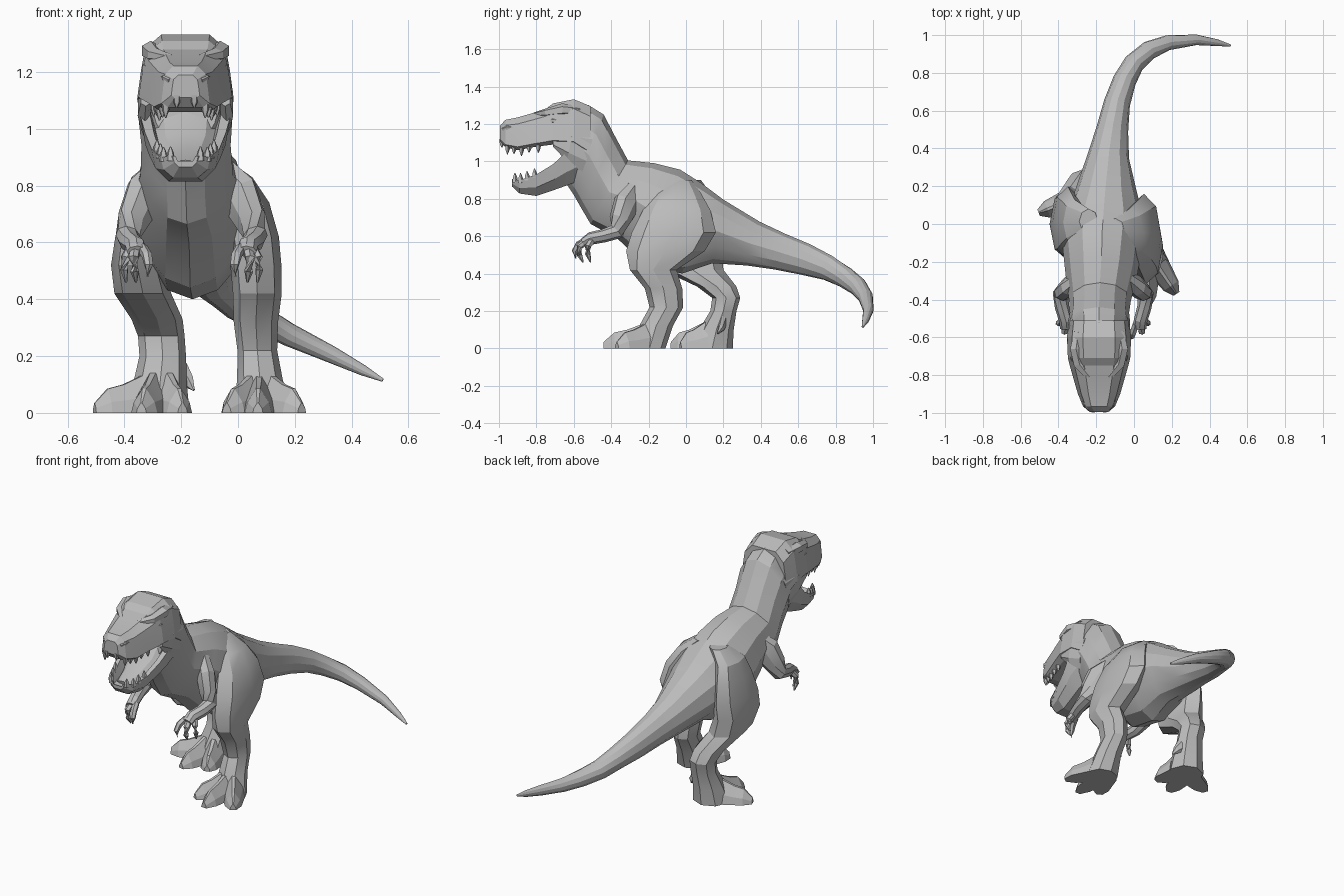
import bpy, bmesh, math
from mathutils import Vector as V

hide = bpy.data.materials.new("grey_hide")
hide.diffuse_color = (0.5, 0.5, 0.5, 1)
MID = -0.185  # mirror line of the head
ARM_MID = -0.163  # mirror line of the arms


def loft(name, rings, angle=25):
    """Skin a list of equal-length vertex rings and cap both ends."""
    bm = bmesh.new()
    rows = [[bm.verts.new(p) for p in r] for r in rings]
    n = len(rows[0])
    for a, b in zip(rows, rows[1:]):
        for i in range(n):
            bm.faces.new((a[i], a[(i + 1) % n], b[(i + 1) % n], b[i]))
    bm.faces.new(rows[0])
    bm.faces.new(rows[-1])
    bmesh.ops.recalc_face_normals(bm, faces=bm.faces)
    me = bpy.data.meshes.new(name)
    bm.to_mesh(me)
    bm.free()
    me.materials.append(hide)
    ob = bpy.data.objects.new(name, me)
    bpy.context.collection.objects.link(ob)
    bpy.context.view_layer.objects.active = ob
    ob.select_set(True)
    bpy.ops.object.shade_smooth_by_angle(angle=math.radians(angle))
    ob.select_set(False)
    return ob


def ellipse(c, side, up, n, taper=0):
    """Ring around c; taper narrows the lower half."""
    out = []
    for i in range(n):
        s, k = math.sin(2 * math.pi * i / n), math.cos(2 * math.pi * i / n)
        out.append(c + side * s * (1 + taper * min(k, 0)) + up * k)
    return out


def tube_rings(path, n):
    """Rings across a path of (x, y, z, half width, half height)."""
    pts = [V(p[:3]) for p in path]
    out = []
    for i, p in enumerate(path):
        t = (pts[min(i + 1, len(pts) - 1)] - pts[max(i - 1, 0)]).normalized()
        side = t.cross(V((0, 0, 1)))
        side = side.normalized() if side.length > 0.05 else V((1, 0, 0))
        out.append(ellipse(pts[i], side * p[3], side.cross(t) * p[4], n))
    return out


# Neck, trunk: centre x, half width, top y/z, bottom y/z
trunk = [(-.185, .13, -.60, 1.315, -.66, .92), (-.185, .155, -.52, 1.30, -.63, .865),
         (-.185, .165, -.44, 1.25, -.60, .82), (-.183, .157, -.38, 1.135, -.56, .75),
         (-.18, .163, -.31, 1.005, -.51, .665), (-.172, .19, -.17, .99, -.37, .59),
         (-.168, .21, -.03, .955, -.21, .44), (-.16, .21, .08, .885, -.02, .40),
         (-.15, .165, .20, .795, .14, .455)]
rings = []
for cx, w, ty, tz, by, bz in trunk:
    top, bot = V((cx, ty, tz)), V((cx, by, bz))
    rings.append(ellipse((top + bot) / 2, V((w, 0, 0)), (top - bot) / 2, 12, .18))
# Tail sweeping to one side
tail = [(-.135, .36, .56, .11, .122), (-.115, .5, .518, .085, .10), (-.09, .64, .475, .07, .085),
        (-.05, .76, .43, .062, .068), (.0, .85, .38, .056, .058), (.08, .92, .33, .05, .05),
        (.18, .96, .275, .04, .041), (.33, .975, .205, .028, .03), (.44, .96, .15, .018, .019),
        (.51, .945, .115, .006, .006)]
loft("body_and_tail", rings + tube_rings(tail, 12))

# Skull: y, half width, top z, lip z
skull = [(-.995, .05, 1.19, 1.11), (-.965, .085, 1.222, 1.075), (-.90, .112, 1.235, 1.06),
         (-.82, .135, 1.258, 1.075), (-.75, .155, 1.28, 1.085), (-.71, .165, 1.31, 1.09),
         (-.60, .17, 1.332, 1.08), (-.51, .16, 1.295, 1.02)]
prof = [(.75, 0), (1, .1), (.92, .5), (.84, .8), (.5, 1)]
prof += [(-x, z) for x, z in reversed(prof)]
loft("skull", [[(MID + w * px, y, lo + (hi - lo) * pz) for px, pz in prof]
               for y, w, hi, lo in skull], 12)

# Lower jaw with a sunken mouth floor: y, half width, rim z, bottom z
jaw = [(-.93, .045, .905, .865), (-.89, .088, .90, .828), (-.80, .12, .93, .815),
       (-.71, .142, .985, .845), (-.64, .16, 1.05, .87), (-.56, .16, 1.10, .90)]
prof = [(.5, 0), (.88, .4), (1, 1), (.78, 1), (.6, .55)]
prof += [(-x, z) for x, z in reversed(prof)]
loft("lower_jaw", [[(MID + w * px, y, lo + (hi - lo) * pz) for px, pz in prof]
                   for y, w, hi, lo in jaw], 12)
# Tongue rising into the back of the mouth
loft("tongue", tube_rings([(MID, -.60, 1.03, .11, .05), (MID, -.68, .96, .10, .03),
                           (MID, -.77, .905, .07, .025), (MID, -.87, .878, .045, .012)], 8))


def rim(table, y):
    for a, b in zip(table, table[1:]):
        if a[0] <= y <= b[0]:
            f = (y - a[0]) / (b[0] - a[0])
            return [p + (q - p) * f for p, q in zip(a, b)]


def tooth(name, x, y, z, length):
    loft(name, [ellipse(V((x, y, z - length * k)), V((r, 0, 0)), V((0, r, 0)), 5)
                for k, r in ((-.3, .016), (.4, .013), (1, .002))])


# Arm path and its three fingers, right side
arm = [(-.06, -.27, .85, .04, .06), (.0, -.32, .77, .055, .085), (.04, -.355, .685, .05, .065),
       (.062, -.37, .625, .043, .045), (.055, -.44, .602, .038, .036), (.035, -.51, .588, .036, .034),
       (.03, -.55, .568, .036, .022)]
fingers = [[(.01, -.53, .58, .019, .019), (-.005, -.575, .555, .019, .019),
            (-.012, -.595, .52, .016, .016), (-.008, -.59, .48, .004, .004)],
           [(.035, -.53, .575, .019, .019), (.042, -.57, .545, .019, .019),
            (.038, -.57, .50, .016, .016), (.033, -.55, .46, .004, .004)],
           [(.05, -.50, .58, .019, .019), (.07, -.525, .545, .018, .018),
            (.075, -.525, .505, .015, .015), (.068, -.51, .46, .004, .004)]]

for s, side in ((-1, "left"), (1, "right")):
    # Teeth along both rims
    for i, y in enumerate((-.985, -.955, -.92, -.88, -.84, -.79)):
        _, w, _, lo = rim(skull, y)
        tooth(f"upper_tooth_{side}_{i}", MID + s * w * (.5 if i == 0 else .78), y, lo + .01,
              .045 if i % 2 else .035)
    for i, y in enumerate((-.915, -.885, -.85, -.81)):
        _, w, hi, _ = rim(jaw, y)
        tooth(f"lower_tooth_{side}_{i}", MID + s * w * .86, y, hi - .005, -.04)
    # Brow ridge, eye, cheek muscle and nostril
    loft(f"brow_{side}", tube_rings([(MID + s * .05, -.81, 1.25, .02, .012),
                                     (MID + s * .105, -.74, 1.26, .035, .025),
                                     (MID + s * .122, -.66, 1.275, .036, .035),
                                     (MID + s * .11, -.57, 1.27, .025, .025)], 6), 10)
    loft(f"eye_{side}", tube_rings([(MID + s * .128, -.735, 1.215, .01, .01),
                                    (MID + s * .137, -.71, 1.217, .016, .016),
                                    (MID + s * .14, -.685, 1.215, .01, .01)], 6))
    loft(f"cheek_{side}", tube_rings([(MID + s * .14, -.71, 1.10, .02, .02),
                                      (MID + s * .145, -.62, 1.09, .026, .09),
                                      (MID + s * .13, -.52, 1.06, .03, .12)], 6), 10)
    loft(f"nostril_{side}", tube_rings([(MID + s * .055, -.98, 1.17, .008, .01),
                                        (MID + s * .072, -.955, 1.18, .012, .014),
                                        (MID + s * .08, -.92, 1.18, .008, .008)], 5), 10)
    # Arms
    put = (lambda p: (2 * ARM_MID - p[0],) + p[1:]) if s < 0 else tuple
    loft(f"arm_{side}", tube_rings([put(p) for p in arm], 8))
    for i, f in enumerate(fingers):
        loft(f"finger_{side}_{i}", tube_rings([put(p) for p in f], 6))

# Legs: z, centre x, half width, front y, back y
legs = {
    "right": [(.90, -.10, .05, -.10, .03), (.83, -.025, .075, -.17, .08), (.74, .025, .085, -.23, .13),
              (.62, .052, .092, -.29, .16), (.52, .063, .09, -.32, .10), (.42, .068, .086, -.30, -.05),
              (.32, .063, .078, -.22, -.02), (.22, .068, .07, -.195, -.015),
              (.12, .077, .08, -.25, -.07), (0, .085, .10, -.28, -.11)],
    "left": [(.90, -.24, .05, -.05, .08), (.83, -.315, .06, -.11, .13), (.74, -.335, .07, -.15, .17),
             (.62, -.35, .082, -.19, .2), (.52, -.355, .092, -.19, .19), (.42, -.335, .10, -.13, .2),
             (.33, -.285, .09, .06, .27), (.27, -.27, .082, .14, .29), (.2, -.265, .082, .13, .27),
             (.1, -.275, .095, .07, .255), (0, -.28, .11, .03, .25)]}
# Toes: start x/y, tip x/y
toes = {"right": [(.05, -.21, -.04, -.37), (.075, -.21, .07, -.44), (.11, -.20, .225, -.37)],
        "left": [(-.24, .10, -.195, -.03), (-.30, .10, -.34, -.08), (-.32, .13, -.505, .06)]}
for side, leg in legs.items():
    loft(f"leg_{side}", [ellipse(V((x, (f + b) / 2, z)), V((w, 0, 0)), V((0, (b - f) / 2, 0)), 8)
                         for z, x, w, f, b in leg], 25)
    for i, (x0, y0, x1, y1) in enumerate(toes[side]):
        a, b = V((x0, y0, 0)), V((x1, y1, 0))
        across = (b - a).normalized().cross(V((0, 0, 1)))
        section = []
        for k, w, h in ((0, .07, .14), (.45, .056, .10), (.75, .047, .085), (1, .018, .035)):
            c = a.lerp(b, k)
            section.append([c + across * w * u + V((0, 0, h * v)) for u, v in
                            ((-1, 0), (-.8, .45), (-.15, 1), (.15, 1), (.8, .45), (1, 0))])
        loft(f"toe_{side}_{i}", section, 10)
# Small spur on the inner heel
loft("heel_spur", tube_rings([(-.21, .2, .15, .02, .04), (-.175, .19, .11, .016, .025),
                              (-.155, .17, .08, .004, .004)], 6))
